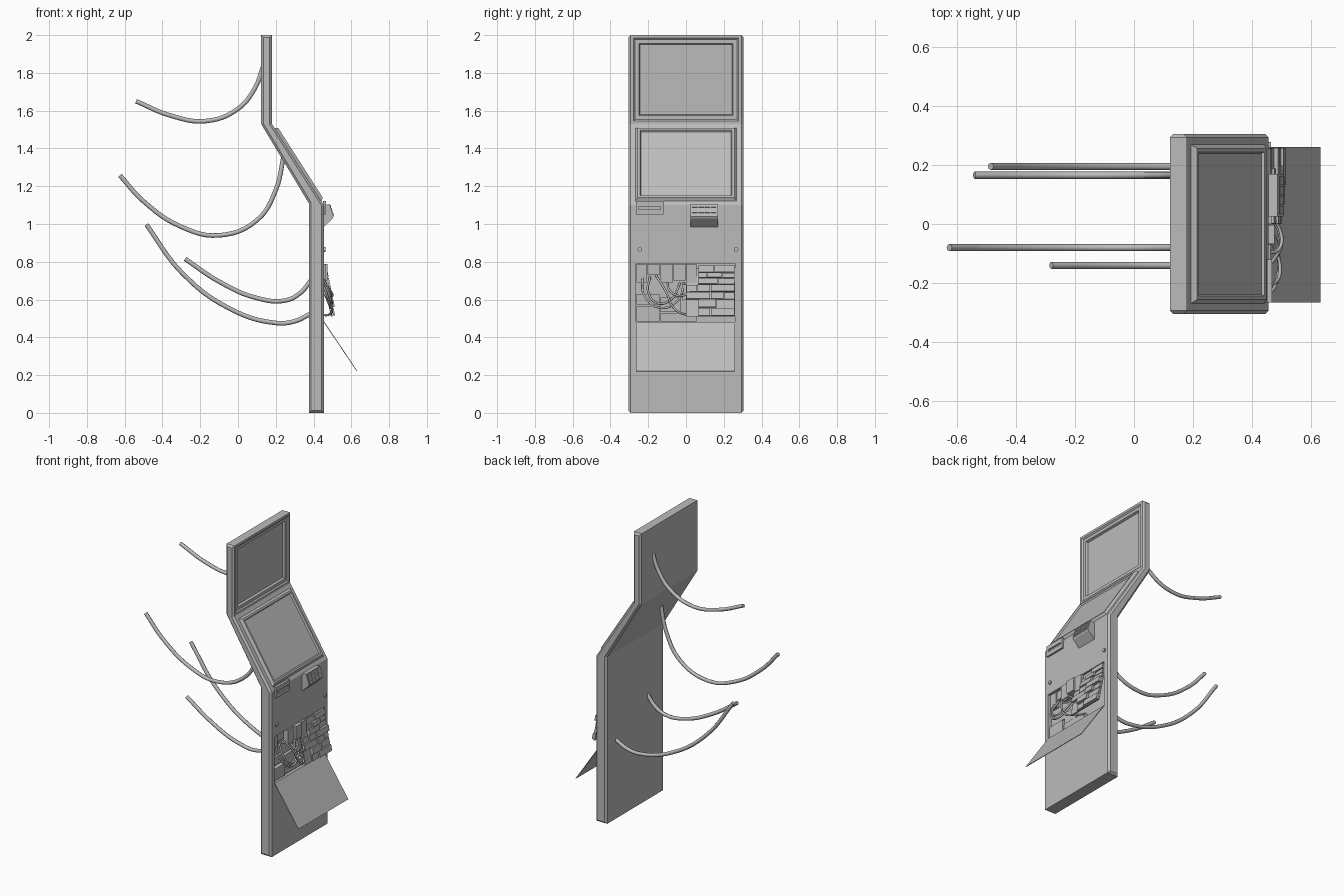
import bpy, bmesh, math
from mathutils import Vector, Matrix

cube = bpy.data.objects.get("Cube")
if cube:
    bpy.data.objects.remove(cube, do_unlink=True)

grey = bpy.data.materials.new("plain_grey")
grey.use_nodes = True
grey.diffuse_color = (0.5, 0.5, 0.5, 1)
grey.node_tree.nodes["Principled BSDF"].inputs["Base Color"].default_value = (0.5, 0.5, 0.5, 1)


def finish(name, bm, chamfer=0):
    """Turn a bmesh into a named grey object."""
    if chamfer:
        bmesh.ops.bevel(bm, geom=bm.edges[:], offset=chamfer, segments=1, affect='EDGES')
    bmesh.ops.recalc_face_normals(bm, faces=bm.faces[:])
    mesh = bpy.data.meshes.new(name)
    bm.to_mesh(mesh)
    bm.free()
    mesh.materials.append(grey)
    obj = bpy.data.objects.new(name, mesh)
    bpy.context.collection.objects.link(obj)
    return obj


def extrude_profile(points, y0, y1):
    """Extrude an x-z outline along y."""
    bm = bmesh.new()
    face = bm.faces.new([bm.verts.new((x, y0, z)) for x, z in points])
    out = bmesh.ops.extrude_face_region(bm, geom=[face])
    verts = [v for v in out["geom"] if isinstance(v, bmesh.types.BMVert)]
    bmesh.ops.translate(bm, vec=(0, y1 - y0, 0), verts=verts)
    bmesh.ops.recalc_face_normals(bm, faces=bm.faces[:])
    return bm


def box(name, x, y, z, chamfer=0, matrix=None):
    """Box from (low, high) ranges, optionally placed by a matrix."""
    bm = extrude_profile([(x[0], z[0]), (x[1], z[0]), (x[1], z[1]), (x[0], z[1])], *y)
    if matrix:
        bm.transform(matrix)
    return finish(name, bm, chamfer)


def tube(name, points, radius):
    """Smooth capped cable through points."""
    curve = bpy.data.curves.new(name, 'CURVE')
    curve.dimensions = '3D'
    curve.bevel_depth, curve.bevel_resolution = radius, 2
    curve.resolution_u, curve.use_fill_caps = 6, True
    spline = curve.splines.new('BEZIER')
    spline.bezier_points.add(len(points) - 1)
    for bp, p in zip(spline.bezier_points, points):
        bp.co = p
        bp.handle_left_type = bp.handle_right_type = 'AUTO'
    temp = bpy.data.objects.new(name + "_path", curve)
    bpy.context.collection.objects.link(temp)
    graph = bpy.context.evaluated_depsgraph_get()
    mesh = bpy.data.meshes.new_from_object(temp.evaluated_get(graph))
    bpy.data.objects.remove(temp, do_unlink=True)
    mesh.materials.clear()
    mesh.materials.append(grey)
    obj = bpy.data.objects.new(name, mesh)
    bpy.context.collection.objects.link(obj)
    bpy.ops.object.select_all(action='DESELECT')
    obj.select_set(True)
    bpy.context.view_layer.objects.active = obj
    bpy.ops.object.shade_smooth_by_angle(angle=math.radians(50))
    return obj


# Bent cabinet with chamfered sides
outline = [(0.375, 0), (0.455, 0), (0.455, 1.1), (0.18, 1.53),
           (0.18, 2), (0.122, 2), (0.122, 1.53), (0.375, 1.11)]
bm = extrude_profile(outline, -0.305, 0.305)
rim = [e for e in bm.edges if any(abs(f.normal.y) > 0.9 for f in e.link_faces)]
bmesh.ops.bevel(bm, geom=rim, offset=0.012, segments=1, affect='EDGES')
bm.normal_update()


def front_face(height):
    return max((f for f in bm.faces if f.normal.x > 0.5 and abs(f.normal.y) < 0.1
                and abs(f.calc_center_median().z - height) < 0.1), key=lambda f: f.calc_area())


def inset_steps(face, steps):
    for thickness, depth in steps:
        bmesh.ops.inset_individual(bm, faces=[face], thickness=thickness, depth=depth)


# Sunk upper display and raised, framed lower display
inset_steps(front_face(1.77), [(0.022, 0), (0.012, -0.008), (0.028, 0), (0.008, -0.014)])
inset_steps(front_face(1.31), [(0.035, 0), (0.018, 0.016), (0.016, 0), (0.008, -0.01)])
cabinet = finish("cabinet", bm)

# Service bay opening
cutter = box("bay_cutter", (0.415, 0.6), (-0.265, 0.26), (0.48, 0.79))
cutter.hide_render = True
mod = cabinet.modifiers.new("bay", 'BOOLEAN')
mod.object, mod.operation, mod.solver = cutter, 'DIFFERENCE', 'EXACT'
bpy.context.view_layer.objects.active = cabinet
bpy.ops.object.modifier_apply(modifier="bay")
bpy.data.objects.remove(cutter, do_unlink=True)

# Open service flap hinged under the bay
finish("service_flap", extrude_profile(
    [(0.453, 0.48), (0.457, 0.482), (0.632, 0.222), (0.629, 0.22)], -0.265, 0.26))

# Card reader: four bars around a slot, with a back plate
box("card_reader_plate", (0.45, 0.458), (-0.262, -0.122), (1.05, 1.12))
for name, y, z in [("top", (-0.265, -0.12), (1.093, 1.122)), ("bottom", (-0.265, -0.12), (1.05, 1.078)),
                   ("left", (-0.265, -0.25), (1.078, 1.093)), ("right", (-0.135, -0.12), (1.078, 1.093))]:
    box("card_reader_" + name, (0.45, 0.467), y, z)

# Keypad housing with a grid of keys on its sloping face
finish("keypad_housing", extrude_profile(
    [(0.45, 1.1), (0.485, 1.105), (0.506, 1.04), (0.5, 1.028), (0.45, 0.98)], 0.025, 0.17))
tilt = Matrix.Translation((0.485, 0, 1.105)) @ Matrix.Rotation(-math.atan2(0.021, 0.065), 4, 'Y')
for row in range(4):
    for col in range(4):
        y, z = 0.033 + col * 0.033, -0.018 - row * 0.015
        box("keypad_key", (-0.002, 0.004), (y, y + 0.028), (z, z + 0.012), 0, tilt)

# Two round locks
for y in (-0.245, 0.265):
    bm = bmesh.new()
    bmesh.ops.create_cone(bm, cap_ends=True, segments=16, radius1=0.012, radius2=0.012, depth=0.016,
                          matrix=Matrix.Translation((0.455, y, 0.865)) @ Matrix.Rotation(math.pi / 2, 4, 'Y'))
    finish("door_lock", bm)

# Flat modules inside the bay: y range, z range, front x
modules = [((-0.262, -0.14), (0.485, 0.565), 0.445), ((-0.262, -0.21), (0.69, 0.788), 0.44),
           ((-0.205, -0.14), (0.73, 0.788), 0.435), ((-0.262, -0.14), (0.575, 0.63), 0.43),
           ((-0.135, -0.07), (0.69, 0.788), 0.462), ((-0.067, -0.003), (0.7, 0.788), 0.475),
           ((0, 0.055), (0.69, 0.788), 0.465), ((-0.135, 0.055), (0.485, 0.53), 0.44),
           ((-0.135, -0.03), (0.535, 0.61), 0.435), ((-0.02, 0.055), (0.6, 0.68), 0.45)]
for y, z, front in modules:
    box("bay_module", (0.41, front), y, z)

# Tilted rack of modules leaning out of the bay
lean = Matrix.Translation((0.44, 0, 0.785)) @ Matrix.Rotation(-0.2, 4, 'Y')
box("rack_board", (-0.004, 0.004), (0.0, 0.26), (-0.28, -0.02), 0, lean)
rows = [(-0.045, (0.065, 0.15, 0.26)), (-0.075, (0.065, 0.11, 0.19, 0.26)), (-0.11, (0.065, 0.17, 0.26)),
        (-0.15, (0.0, 0.06, 0.13, 0.26)), (-0.19, (0.0, 0.13, 0.2, 0.26)), (-0.235, (0.065, 0.16, 0.26)),
        (-0.28, (0.065, 0.13, 0.26))]
top = -0.005
for i, (low, cuts) in enumerate(rows):
    for j, (a, b) in enumerate(zip(cuts, cuts[1:])):
        box("rack_module", (0, 0.012 + 0.007 * ((i + j) % 3)), (a + 0.002, b - 0.002),
            (low + 0.002, top - 0.002), 0, lean)
    top = low

# Loose wires looping across the bay
wires = [[(-0.23, 0.73), (-0.22, 0.62), (-0.13, 0.555), (-0.04, 0.6), (-0.01, 0.69)],
         [(-0.19, 0.72), (-0.2, 0.64), (-0.15, 0.58), (-0.08, 0.6), (-0.03, 0.69)],
         [(-0.16, 0.73), (-0.11, 0.65), (-0.06, 0.55), (0.0, 0.52), (0.06, 0.52)],
         [(-0.1, 0.7), (-0.08, 0.64), (-0.02, 0.62), (0.04, 0.68)]]
for k, path in enumerate(wires):
    last = len(path) - 1
    tube("bay_wire", [(0.43 + 0.06 * math.sin(math.pi * i / last) + 0.004 * k, y, z)
                      for i, (y, z) in enumerate(path)], 0.006)

# Long cables trailing from the back: y, then x-z path
cables = [(0.165, [(-0.54, 1.65), (-0.36, 1.575), (-0.17, 1.545), (0, 1.61), (0.09, 1.72), (0.135, 1.84)]),
          (-0.08, [(-0.625, 1.257), (-0.5, 1.12), (-0.3, 0.985), (-0.1, 0.94), (0.1, 1.02), (0.2, 1.18), (0.242, 1.36)]),
          (0.195, [(-0.485, 0.997), (-0.3, 0.745), (-0.05, 0.555), (0.2, 0.476), (0.3, 0.485), (0.385, 0.525)]),
          (-0.14, [(-0.28, 0.815), (-0.1, 0.695), (0.1, 0.608), (0.25, 0.595), (0.33, 0.635), (0.385, 0.7)])]
for y, path in cables:
    tube("rear_cable", [(x, y, z) for x, z in path], 0.012)
